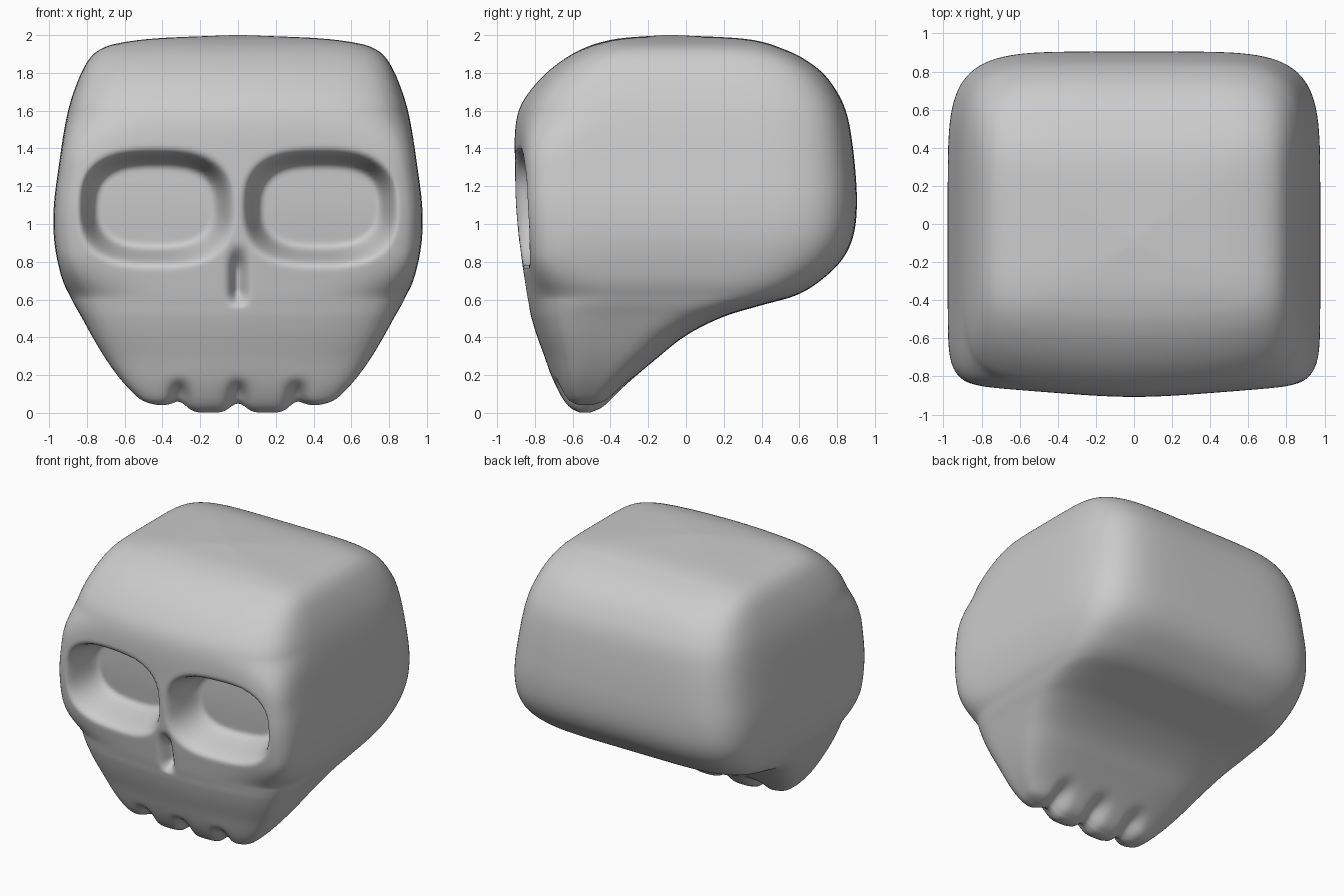
import bpy, bmesh, math

if "Cube" in bpy.data.objects:
    bpy.data.objects.remove(bpy.data.objects["Cube"])

# Horizontal sections: height, half width, front y, back y
PROFILE = [
    (0.00, 0.34, -0.56, -0.51), (0.03, 0.46, -0.62, -0.44),
    (0.12, 0.57, -0.68, -0.35), (0.20, 0.64, -0.715, -0.26),
    (0.30, 0.71, -0.75, -0.14), (0.41, 0.775, -0.79, 0.00),
    (0.51, 0.83, -0.82, 0.20), (0.57, 0.865, -0.832, 0.40),
    (0.62, 0.89, -0.842, 0.58), (0.69, 0.925, -0.853, 0.70),
    (0.80, 0.955, -0.87, 0.82), (0.93, 0.975, -0.885, 0.885),
    (1.10, 0.975, -0.90, 0.905), (1.30, 0.95, -0.905, 0.895),
    (1.50, 0.92, -0.905, 0.87), (1.62, 0.895, -0.88, 0.84),
    (1.70, 0.87, -0.83, 0.80), (1.80, 0.83, -0.74, 0.725),
    (1.89, 0.775, -0.62, 0.60), (1.94, 0.70, -0.52, 0.48),
    (1.965, 0.59, -0.44, 0.40), (1.985, 0.40, -0.33, 0.26),
    (2.00, 0.03, -0.12, -0.06),
]


def smooth(t):
    t = max(0.0, min(1.0, t))
    return t * t * (3 - 2 * t)


def bell(d, size):
    return math.exp(-(d / size) ** 2)


def dense_profile(rows, step=0.02):
    out = []
    for i in range(len(rows) - 1):
        a, b = rows[i], rows[i + 1]
        p, q = rows[max(i - 1, 0)], rows[min(i + 2, len(rows) - 1)]
        n = max(2, math.ceil(max(abs(x - y) for x, y in zip(a, b)) / step))
        # slopes limited so that height never runs backwards
        h = b[0] - a[0]
        for k in range(n):
            t = k / n
            row = [a[0] + h * t]
            for c in (1, 2, 3):
                m0 = (b[c] - p[c]) / (b[0] - p[0]) * h
                m1 = (q[c] - a[c]) / (q[0] - a[0]) * h
                row.append((2*t**3 - 3*t*t + 1) * a[c] + (t**3 - 2*t*t + t) * m0
                           + (3*t*t - 2*t**3) * b[c] + (t**3 - t*t) * m1)
            out.append(row)
    out.append(list(rows[-1]))
    for _ in range(4):
        out = [out[0]] + [[(out[i-1][c] + 2 * out[i][c] + out[i+1][c]) / 4 for c in range(4)]
                          for i in range(1, len(out) - 1)] + [out[-1]]
    return out


def square_ring(front=120, side=44, back=44):
    ring = [(-1 + 2 * i / front, -1) for i in range(front)]
    ring += [(1, -1 + 2 * i / side) for i in range(side)]
    ring += [(1 - 2 * i / back, 1) for i in range(back)]
    ring += [(-1, 1 - 2 * i / side) for i in range(side)]
    return ring


def face_depth(x, z):
    # Eye sockets with a steep brow and a sloping floor
    dx, dz = (abs(x) - 0.435) / 0.40, (z - 1.08) / 0.30
    r = (abs(dx) ** 2.8 + abs(dz) ** 2.8) ** (1 / 2.8)
    width = 0.26 + 0.2 * smooth(-dz * 0.8)
    depth = 0.27 * smooth((1.03 - r) / width)
    # Nose slit
    depth += 0.10 * bell(x, 0.035) * smooth((z - 0.55) / 0.1) * smooth((0.90 - z) / 0.15)
    return depth


def place(u, v, row):
    z, w, yf, yb = row
    jaw = smooth(z / 0.8)
    cheek = smooth((z - 0.6) / 0.25) * smooth((1.6 - z) / 0.3)
    n = 3.8 + 1.6 * jaw
    if v < 0:
        n += 5 * cheek
    s = (abs(u) ** n + abs(v) ** n) ** (-1 / n)
    su, sv = u * s, v * s
    x, mid, half = w * su, (yf + yb) / 2, (yb - yf) / 2
    y = mid + half * sv
    if v < 0:
        y += 0.04 * smooth(abs(x) / 0.8) * sv * sv * smooth(half / 0.3)
    if v == -1:
        y += face_depth(x, z)
    # Grooves between the teeth
    for c in (-0.31, 0.0, 0.31):
        g = bell(x - c, 0.055) * smooth((0.2 - z) / 0.17)
        z += 0.05 * g
        y -= 0.35 * g * half * sv
    z += 0.025 * smooth((abs(x) - 0.25) / 0.15) * smooth((0.08 - row[0]) / 0.08)
    return x, y, z


# Skull
bm = bmesh.new()
rings = [[bm.verts.new(place(u, v, row)) for u, v in square_ring()]
         for row in dense_profile(PROFILE)]
count = len(rings[0])
for lo, hi in zip(rings, rings[1:]):
    for i in range(count):
        j = (i + 1) % count
        bm.faces.new((lo[i], lo[j], hi[j], hi[i]))
bm.faces.new(rings[-1])
# Close the jaw underside with a strip across its thin section
bm.faces.new(list(reversed(rings[0])))
for _ in range(2):
    bmesh.ops.smooth_vert(bm, verts=bm.verts, factor=0.4,
                          use_axis_x=True, use_axis_y=True, use_axis_z=True)
bmesh.ops.triangulate(bm, faces=[f for f in bm.faces if len(f.verts) > 4])
bmesh.ops.recalc_face_normals(bm, faces=bm.faces)
for f in bm.faces:
    f.smooth = True
mesh = bpy.data.meshes.new("skull")
bm.to_mesh(mesh)
bm.free()
skull = bpy.data.objects.new("skull", mesh)
bpy.context.collection.objects.link(skull)
